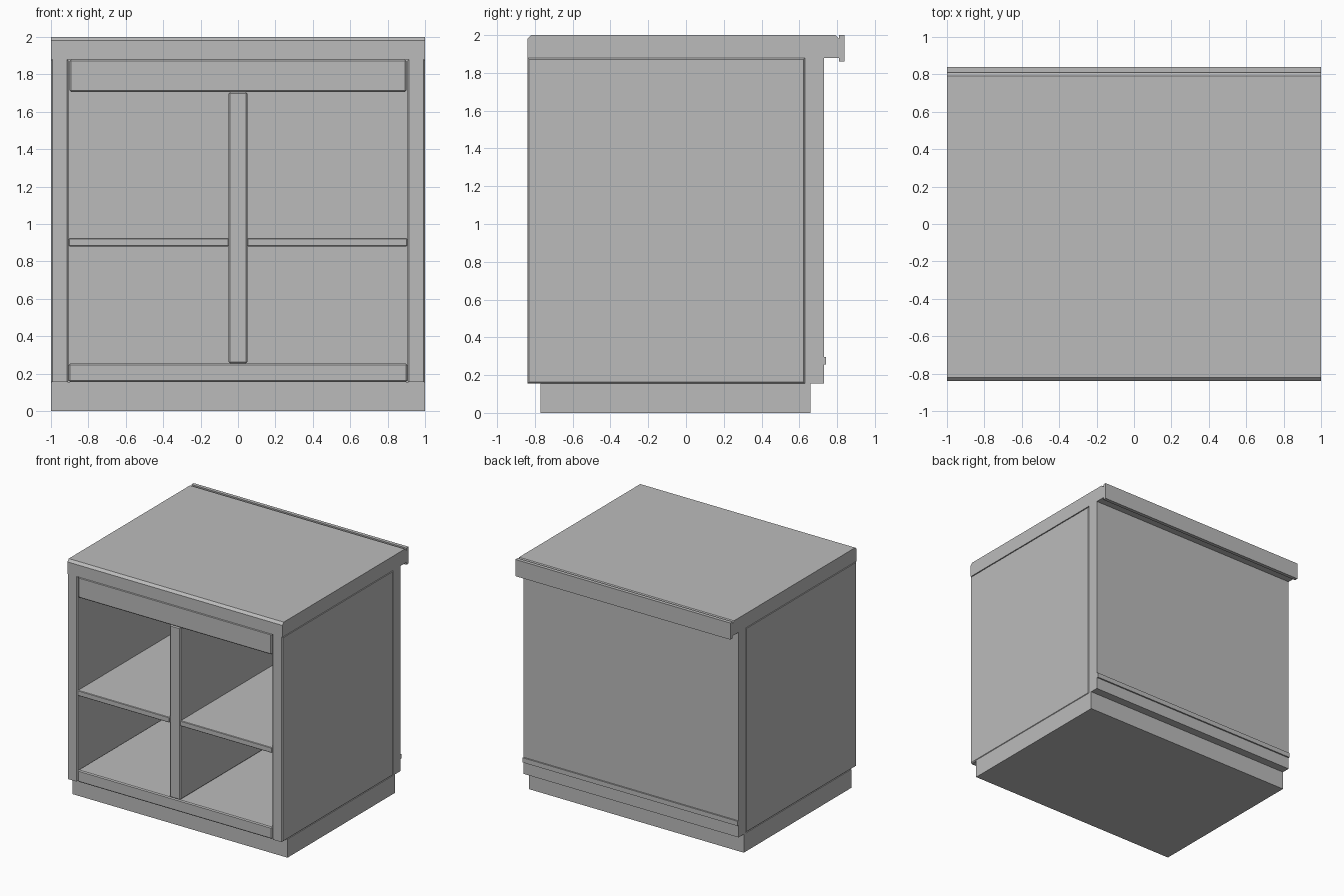
import bpy, bmesh

default = bpy.data.objects.get("Cube")
if default:
    bpy.data.objects.remove(default, do_unlink=True)

GREY = (0.5, 0.5, 0.5, 1.0)
grey = bpy.data.materials.new("plain grey")
grey.use_nodes = True
grey.diffuse_color = GREY
grey.node_tree.nodes["Principled BSDF"].inputs["Base Color"].default_value = GREY


def finish(name, bm):
    bmesh.ops.recalc_face_normals(bm, faces=bm.faces)
    mesh = bpy.data.meshes.new(name)
    bm.to_mesh(mesh)
    bm.free()
    mesh.materials.append(grey)
    obj = bpy.data.objects.new(name, mesh)
    bpy.context.collection.objects.link(obj)
    return obj


def box(name, x, y, z, bevel=0.0, axes="xyz"):
    """Box from (min, max) ranges; only edges along the given axes are chamfered."""
    bm = bmesh.new()
    bmesh.ops.create_cube(bm, size=1)
    for v in bm.verts:
        v.co = [r[0] if c < 0 else r[1] for c, r in zip(v.co, (x, y, z))]
    if bevel:
        picked = [e for e in bm.edges
                  if any(abs((e.verts[0].co - e.verts[1].co)["xyz".index(a)]) > 1e-4
                         for a in axes)]
        bmesh.ops.bevel(bm, geom=picked, offset=bevel, segments=1,
                        affect='EDGES', clamp_overlap=True)
    return finish(name, bm)


def extrude_profile(name, points, x0, x1):
    """Solid with a (y, z) section running along x."""
    bm = bmesh.new()
    face = bm.faces.new([bm.verts.new((x0, y, z)) for y, z in points])
    new = bmesh.ops.extrude_face_region(bm, geom=[face])["geom"]
    bmesh.ops.translate(bm, vec=(x1 - x0, 0, 0),
                        verts=[g for g in new if isinstance(g, bmesh.types.BMVert)])
    return finish(name, bm)


FRONT, BACK = -0.84, 0.63
BASE, UNDER, TOP = 0.155, 1.88, 2.0
CH = 0.008

# Base and back
box("plinth", (-1, 1), (-0.77, 0.66), (0, BASE))
box("back_panel", (-1, 1), (BACK, 0.73), (BASE, UNDER))
box("back_trim", (-1, 1), (0.73, 0.742), (0.255, 0.295))

# Worktop with chamfered front and rear edges, and its rear lip
extrude_profile("worktop", [(FRONT, UNDER), (FRONT, 1.98), (-0.82, TOP),
                            (0.79, TOP), (0.81, 1.98), (0.81, UNDER)], -1, 1)
box("rear_lip", (-1, 1), (0.81, 0.84), (1.86, TOP))

# Sides, and the shelves either side of the divider
for side, s in (("left", 1), ("right", -1)):
    def span(a, b):
        return tuple(sorted((s * a, s * b)))
    box(side + "_side_panel", span(0.905, 1), (FRONT, BACK), (BASE, UNDER), CH, "yz")
    box(side + "_shelf", span(0.05, 0.905), (FRONT, BACK), (0.88, 0.925), CH / 2)

# Floor, divider and top rail
box("floor_board", (-0.905, 0.905), (FRONT, BACK), (BASE, 0.255), CH)
box("divider", (-0.05, 0.05), (FRONT, BACK), (0.255, 1.705), CH)
box("top_rail", (-0.9, 0.9), (FRONT, BACK), (1.705, UNDER), CH)
